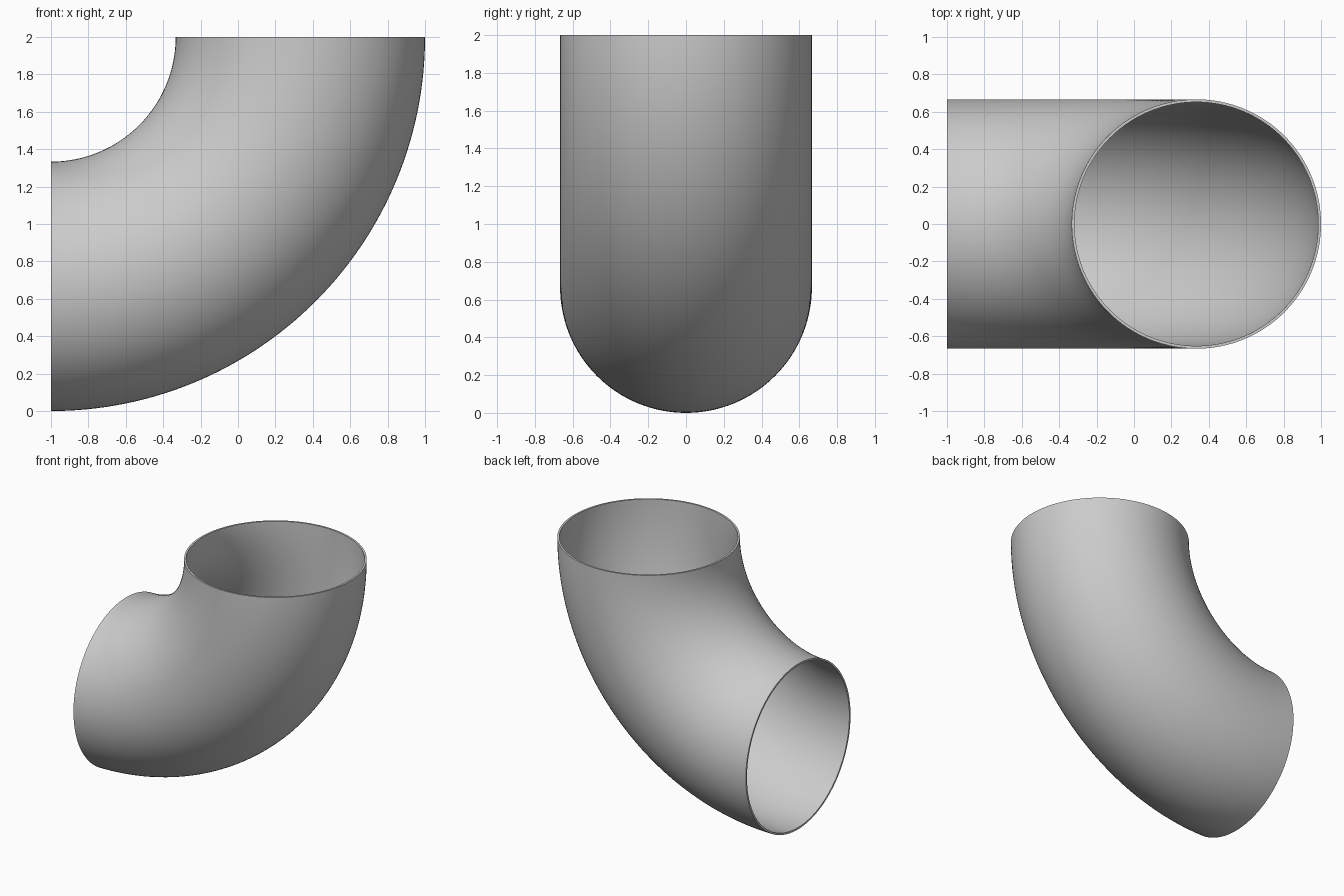
import bpy
import bmesh
from math import cos, sin, pi, radians

cube = bpy.data.objects.get("Cube")
if cube:
    bpy.data.objects.remove(cube, do_unlink=True)

BEND_RADIUS = 4 / 3
OUTER_RADIUS = 2 / 3
WALL = 0.015
SIDES = 128
STEPS = 64

# Plain grey metal
metal = bpy.data.materials.new("grey metal")
metal.use_nodes = True
grey = (0.6, 0.6, 0.6, 1)
metal.diffuse_color = grey
metal.node_tree.nodes["Principled BSDF"].inputs["Base Color"].default_value = grey

bm = bmesh.new()


def ring(radius, angle):
    """One circle of the pipe section, swung about the bend centre."""
    verts = []
    for i in range(SIDES):
        a = 2 * pi * i / SIDES
        reach = BEND_RADIUS + radius * cos(a)
        verts.append(bm.verts.new((-1 + reach * sin(angle), radius * sin(a),
                                   2 - reach * cos(angle))))
    return verts


def bridge(first, second):
    for i in range(SIDES):
        j = (i + 1) % SIDES
        bm.faces.new((first[i], first[j], second[j], second[i]))


# Outer wall forward, inner wall back, with rims closing both ends
angles = [pi / 2 * s / STEPS for s in range(STEPS + 1)]
rings = [ring(OUTER_RADIUS, a) for a in angles]
rings += [ring(OUTER_RADIUS - WALL, a) for a in reversed(angles)]
for k, current in enumerate(rings):
    bridge(current, rings[(k + 1) % len(rings)])
bmesh.ops.recalc_face_normals(bm, faces=bm.faces)

mesh = bpy.data.meshes.new("pipe_elbow")
bm.to_mesh(mesh)
bm.free()
mesh.materials.append(metal)
elbow = bpy.data.objects.new("pipe_elbow", mesh)
bpy.context.collection.objects.link(elbow)

# Smooth walls, crisp rims
bpy.ops.object.select_all(action="DESELECT")
elbow.select_set(True)
bpy.context.view_layer.objects.active = elbow
bpy.ops.object.shade_smooth_by_angle(angle=radians(30))
